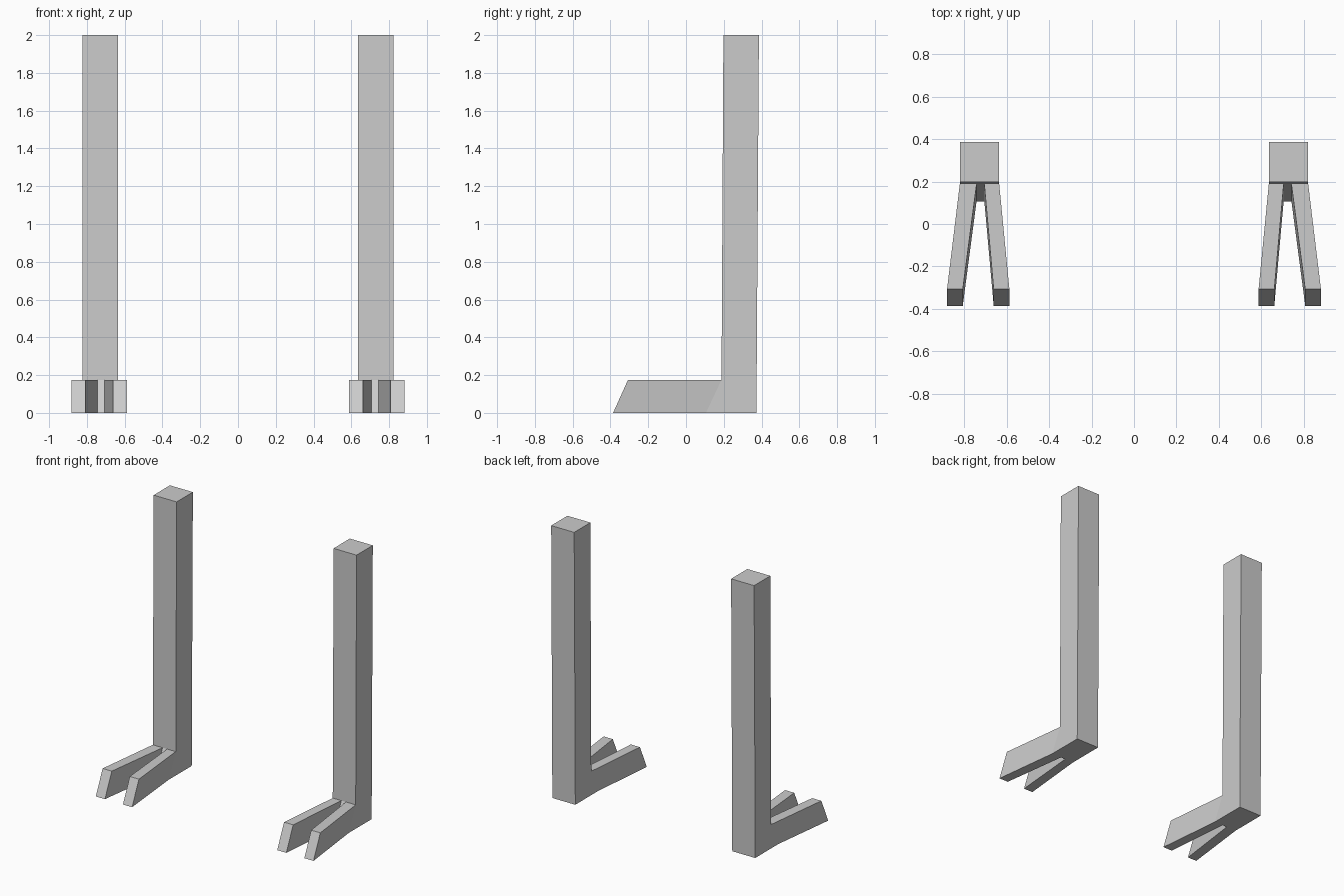
import bpy, bmesh

if "Cube" in bpy.data.objects:
    bpy.data.objects.remove(bpy.data.objects["Cube"])

# Foot plan: (x, station) around the outline, from the heel round both toes
PLAN = [(0.636, "back"), (0.822, "back"), (0.822, "root"), (0.882, "tip"),
        (0.808, "tip"), (0.743, "root"), (0.706, "root"), (0.662, "tip"),
        (0.588, "tip"), (0.636, "root")]
# Height and y of each station: sole, ankle
SOLE = (0.0, {"back": 0.373, "root": 0.106, "tip": -0.386})
ANKLE = (0.175, {"back": 0.374, "root": 0.188, "tip": -0.307})
TOP_Z, TOP_FRONT, TOP_BACK = 2.0, 0.198, 0.386


def make_leg(name, side):
    bm = bmesh.new()

    def ring(level):
        z, ys = level
        return [bm.verts.new((side * x, ys[s], z)) for x, s in PLAN]

    def face(*verts):
        bm.faces.new(verts)

    a, b = ring(SOLE), ring(ANKLE)
    # foot walls
    n = len(PLAN)
    for i in range(n):
        j = (i + 1) % n
        face(a[i], a[j], b[j], b[i])
    # sole, and tops of the two toes
    face(a[0], a[1], a[2], a[5], a[6], a[9])
    for r in (a, b):
        face(r[2], r[3], r[4], r[5])
        face(r[6], r[7], r[8], r[9])
    # upright post, leaning slightly back
    t = [bm.verts.new((side * x, y, TOP_Z)) for x, y in
         [(0.636, TOP_BACK), (0.822, TOP_BACK), (0.822, TOP_FRONT), (0.636, TOP_FRONT)]]
    face(b[0], b[1], t[1], t[0])
    face(b[1], b[2], t[2], t[1])
    face(b[2], b[5], b[6], b[9], t[3], t[2])
    face(b[9], b[0], t[0], t[3])
    face(*t)

    bmesh.ops.recalc_face_normals(bm, faces=bm.faces[:])
    mesh = bpy.data.meshes.new(name)
    bm.to_mesh(mesh)
    bm.free()
    bpy.context.collection.objects.link(bpy.data.objects.new(name, mesh))


make_leg("right_leg", 1)
make_leg("left_leg", -1)
